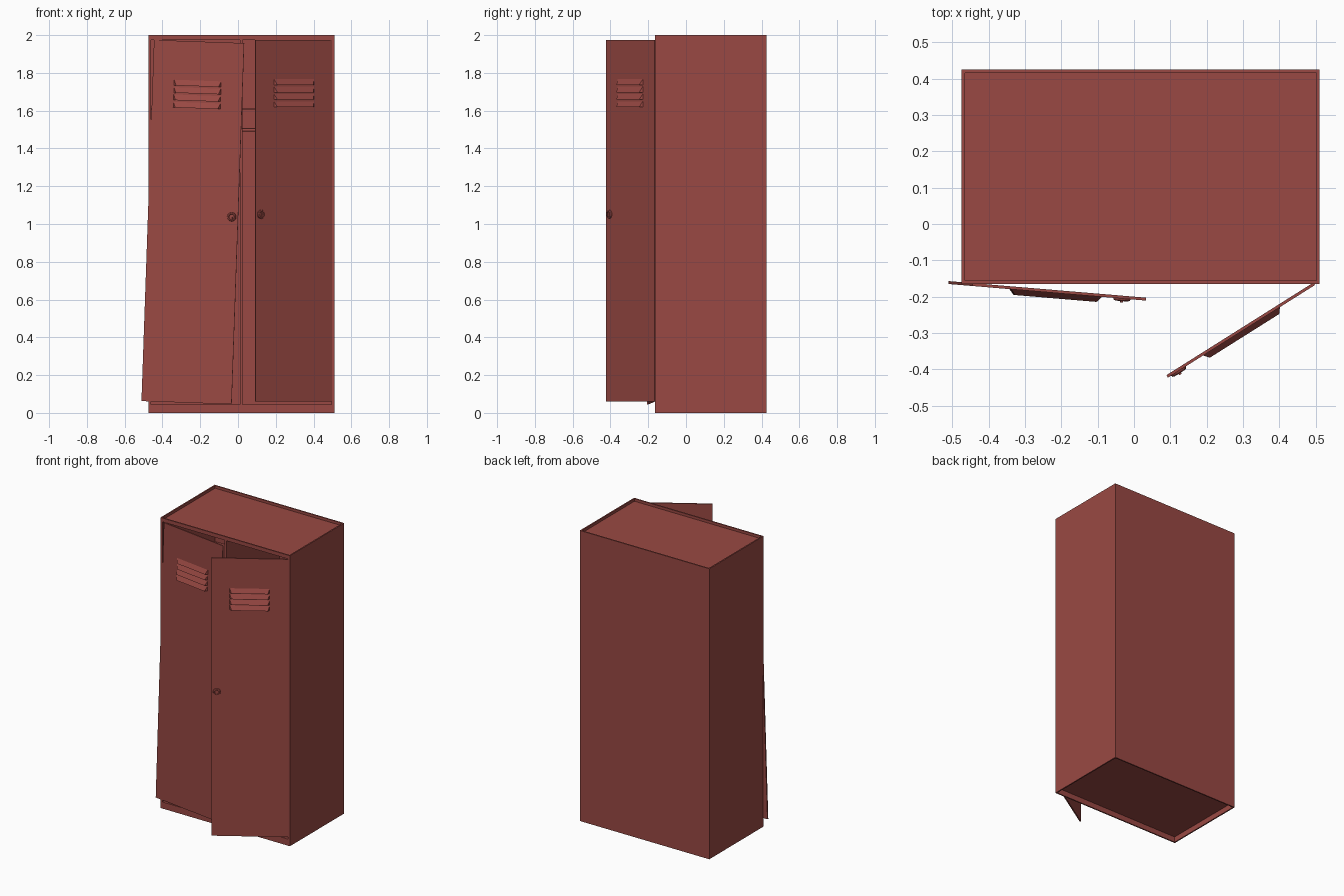
import bpy, bmesh, math
from mathutils import Matrix, Vector

if "Cube" in bpy.data.objects:
    bpy.data.objects.remove(bpy.data.objects["Cube"])

red = bpy.data.materials.new("locker_red")
red.diffuse_color = (0.32, 0.066, 0.056, 1)
red.use_nodes = True
red.node_tree.nodes["Principled BSDF"].inputs["Base Color"].default_value = red.diffuse_color


def finish(bm, name, matrix=None, smooth=False):
    bmesh.ops.recalc_face_normals(bm, faces=bm.faces)
    me = bpy.data.meshes.new(name)
    bm.to_mesh(me)
    bm.free()
    me.materials.append(red)
    for p in me.polygons:
        p.use_smooth = smooth
    ob = bpy.data.objects.new(name, me)
    bpy.context.collection.objects.link(ob)
    if matrix is not None:
        ob.matrix_world = matrix
    return ob


def box(name, x, y, z, matrix=None):
    bm = bmesh.new()
    bmesh.ops.create_cube(bm, size=1)
    for v in bm.verts:
        v.co = Vector([lo + (c + 0.5) * (hi - lo) for c, (lo, hi) in zip(v.co, (x, y, z))])
    return finish(bm, name, matrix)


X0, X1, Y0, Y1, H = -0.475, 0.511, -0.165, 0.425, 2.0
W, LIP = 0.009, 0.015
FLOOR, CEIL = 0.045, 1.974
MID = (X0 + X1) / 2

# cabinet shell; roof and floor sit inside the rims
box("left_wall", (X0, X0 + W), (Y0, Y1), (0, H))
box("right_wall", (X1 - W, X1), (Y0, Y1), (0, H))
box("back_wall", (X0 + W, X1 - W), (Y1 - W, Y1), (0, H))
box("roof", (X0 + W, X1 - W), (Y0 + W, Y1 - W), (CEIL, CEIL + 0.008))
box("floor_panel", (X0 + W, X1 - W), (Y0 + W, Y1 - W), (FLOOR - 0.008, FLOOR))
box("plinth", (X0 + W, X1 - W), (Y0, Y0 + W), (0, FLOOR))
box("top_rail", (X0 + W, X1 - W), (Y0, Y0 + W), (CEIL, H))
box("left_frame_lip", (X0 + W, X0 + LIP), (Y0, Y0 + W), (FLOOR, CEIL))
box("right_frame_lip", (X1 - LIP, X1 - W), (Y0, Y0 + W), (FLOOR, CEIL))
box("divider", (MID - 0.007, MID + 0.007), (Y0 + 0.002, Y1 - W), (FLOOR, CEIL))

# shelf and hanging rod in each compartment
for side, a, b in (("left", X0 + W, MID - 0.007), ("right", MID + 0.007, X1 - W)):
    box(side + "_shelf", (a, b), (Y0 + 0.03, Y1 - W), (1.603, 1.615))
    bm = bmesh.new()
    bmesh.ops.create_cone(bm, cap_ends=False, segments=12, radius1=0.009, radius2=0.009, depth=b - a)
    finish(bm, side + "_rod", Matrix.Translation(((a + b) / 2, 0.13, 1.498))
           @ Matrix.Rotation(math.pi / 2, 4, 'Y'), True)

DW, DH, T = 0.479, 1.913, 0.004


def louvre(name, z, matrix):
    # sloping hood, flush at the top and standing out at the bottom
    bm = bmesh.new()
    hw, top = 0.125, z + 0.03
    back = [(-hw, -T, z), (hw, -T, z), (hw, -T, top), (-hw, -T, top)]
    lip = [(-hw + 0.012, -T - 0.015, z), (hw - 0.012, -T - 0.015, z)]
    b = [bm.verts.new(c) for c in back]
    f = [bm.verts.new(c) for c in lip]
    for face in ((f[0], f[1], b[2], b[3]), (b[0], f[0], b[3]), (f[1], b[1], b[2]),
                 (b[0], b[1], f[1], f[0])):
        bm.faces.new(face)
    finish(bm, name, matrix)


def knob(name, x, z, matrix):
    # round lock plate with a small raised grip
    bm = bmesh.new()
    prof = [(0.024, 0), (0.022, 0.005), (0.016, 0.007), (0.013, 0.004), (0, 0.004)]
    vs = [bm.verts.new((r, 0, h)) for r, h in prof]
    es = [bm.edges.new(p) for p in zip(vs, vs[1:])]
    bmesh.ops.spin(bm, geom=vs + es, cent=(0, 0, 0), axis=(0, 0, 1),
                   angle=2 * math.pi, steps=16, use_duplicate=False)
    bmesh.ops.remove_doubles(bm, verts=bm.verts, dist=1e-5)
    m = matrix @ Matrix.Translation((x, -T, z)) @ Matrix.Rotation(math.pi / 2, 4, 'X')
    finish(bm, name, m)
    box(name + "_grip", (-0.004, 0.004), (-0.013, 0.013), (0.003, 0.011), m)


def door(side, centre, yaw, roll, latch):
    m = (Matrix.Translation(centre) @ Matrix.Rotation(math.radians(yaw), 4, 'Z')
         @ Matrix.Rotation(math.radians(roll), 4, 'Y'))
    box(side + "_door", (-DW / 2, DW / 2), (-T, T), (-DH / 2, DH / 2), m)
    for i in range(4):
        louvre(f"{side}_louvre_{i + 1}", 0.603 + 0.039 * i, m)
    knob(side + "_lock", latch * (DW / 2 - 0.034), 0.035, m)


# left door hangs crooked, right door stands open
door("left", (-0.239, -0.184, 1.01), -4.8, 2.0, 1)
door("right", (0.294, -0.292, 1.0165), 32.2, 0, -1)
